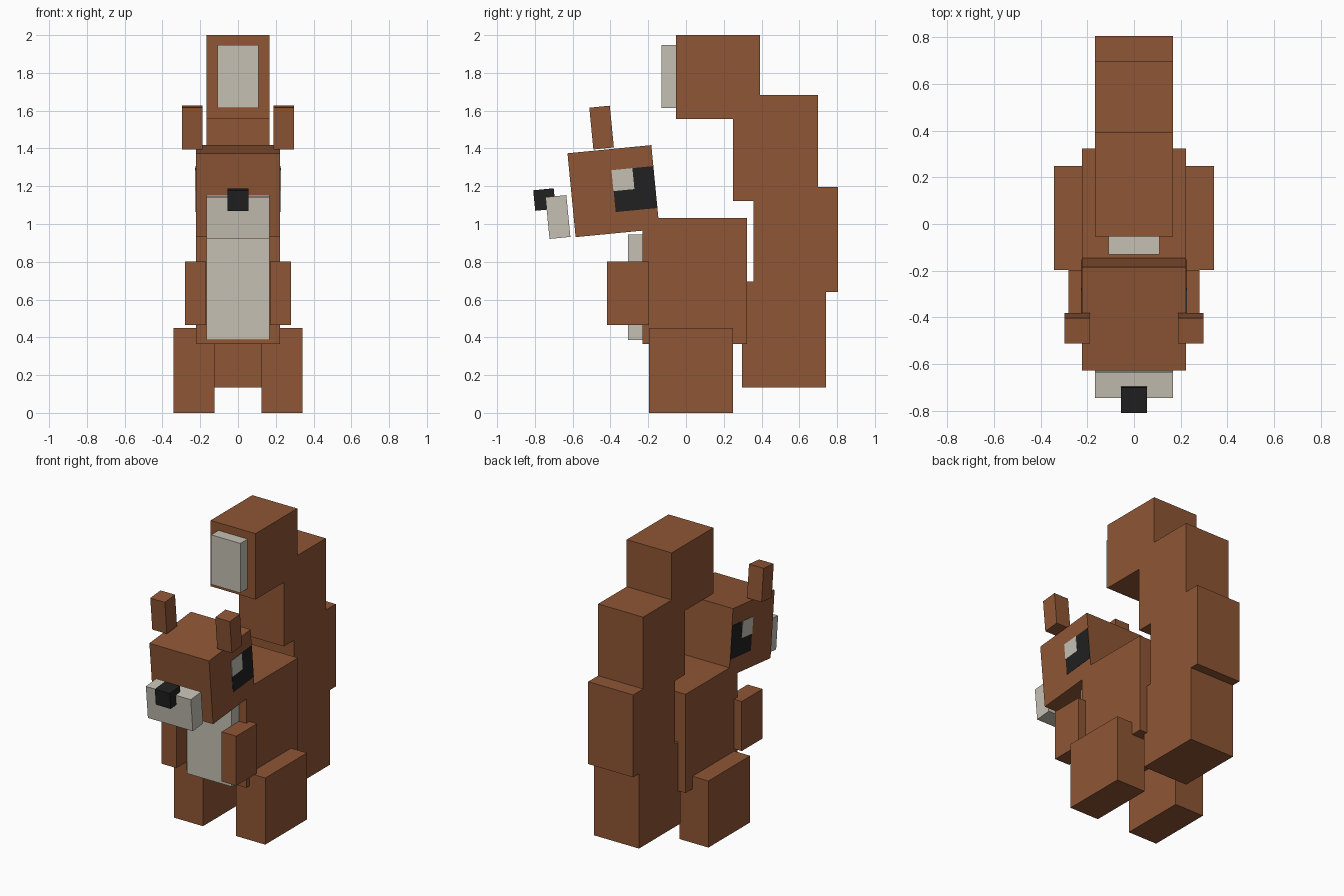
import bpy
import bmesh
from mathutils import Matrix, Vector

if "Cube" in bpy.data.objects:
    bpy.data.objects.remove(bpy.data.objects["Cube"], do_unlink=True)


def material(name, color):
    mat = bpy.data.materials.new(name)
    mat.use_nodes = True
    mat.diffuse_color = (*color, 1)
    bsdf = next(n for n in mat.node_tree.nodes if n.type == "BSDF_PRINCIPLED")
    bsdf.inputs["Base Color"].default_value = (*color, 1)
    return mat


FUR = material("brown_fur", (0.275, 0.093, 0.036))
CREAM = material("cream", (0.558, 0.527, 0.456))
BLACK = material("black", (0.015, 0.015, 0.015))


def box(name, center, size, mat, frame=Matrix()):
    """Flat-shaded cuboid placed in a local frame."""
    mesh = bpy.data.meshes.new(name)
    bm = bmesh.new()
    bmesh.ops.create_cube(bm, size=1, matrix=Matrix.Diagonal((*size, 1)))
    bm.to_mesh(mesh)
    bm.free()
    mesh.materials.append(mat)
    obj = bpy.data.objects.new(name, mesh)
    obj.matrix_world = frame @ Matrix.Translation(center)
    bpy.context.collection.objects.link(obj)
    return obj


def span(name, half_width, y, z, mat):
    """Central cuboid given by its y and z ranges."""
    box(name, (0, sum(y) / 2, sum(z) / 2),
        (2 * half_width, y[1] - y[0], z[1] - z[0]), mat)


def pair(name, center, size, mat, frame=Matrix()):
    """Cuboid on the left (+x) and its mirror on the right."""
    for side, sign in (("left", 1), ("right", -1)):
        x, y, z = center
        box(f"{side}_{name}", (sign * x, y, z), size, mat, frame)


# Body and limbs
span("body", 0.223, (-0.23, 0.323), (0.365, 1.032), FUR)
span("belly_patch", 0.168, (-0.307, -0.23), (0.387, 0.945), CREAM)
pair("arm", (0.224, -0.307, 0.633), (0.111, 0.222, 0.335), FUR)
pair("leg", (0.233, 0.026, 0.225), (0.218, 0.446, 0.45), FUR)

# Stepped tail curling up over the back
span("tail_base", 0.168, (0.296, 0.742), (0.135, 0.695), FUR)
span("tail_lower", 0.168, (0.358, 0.804), (0.64, 1.197), FUR)
span("tail_upper", 0.168, (0.25, 0.698), (1.122, 1.682), FUR)
span("tail_tip", 0.168, (-0.053, 0.393), (1.555, 2.0), FUR)
span("tail_patch", 0.109, (-0.131, -0.053), (1.613, 1.948), CREAM)

# Head, tipped slightly forward
head = Matrix.Translation(Vector((0, -0.384, 1.174))) @ Matrix.Rotation(0.097, 4, "X")
H = 0.446
box("head", (0, 0, 0), (H, H, H), FUR, head)
pair("ear", (0.243, -0.03, 0.341), (0.109, 0.109, 0.222), FUR, head)
box("muzzle", (0, -0.306, -0.108), (0.336, 0.111, 0.222), CREAM, head)
box("nose", (0, -0.368, -0.009), (0.111, 0.109, 0.109), BLACK, head)

# Eyes: thin plates on the sides of the head
pair("eye", (H / 2, H / 4, 0), (0.004, H / 2 - 0.002, H / 2), BLACK, head)
pair("eye_highlight", (H / 2, H / 8, H / 8), (0.008, H / 4, H / 4), CREAM, head)
